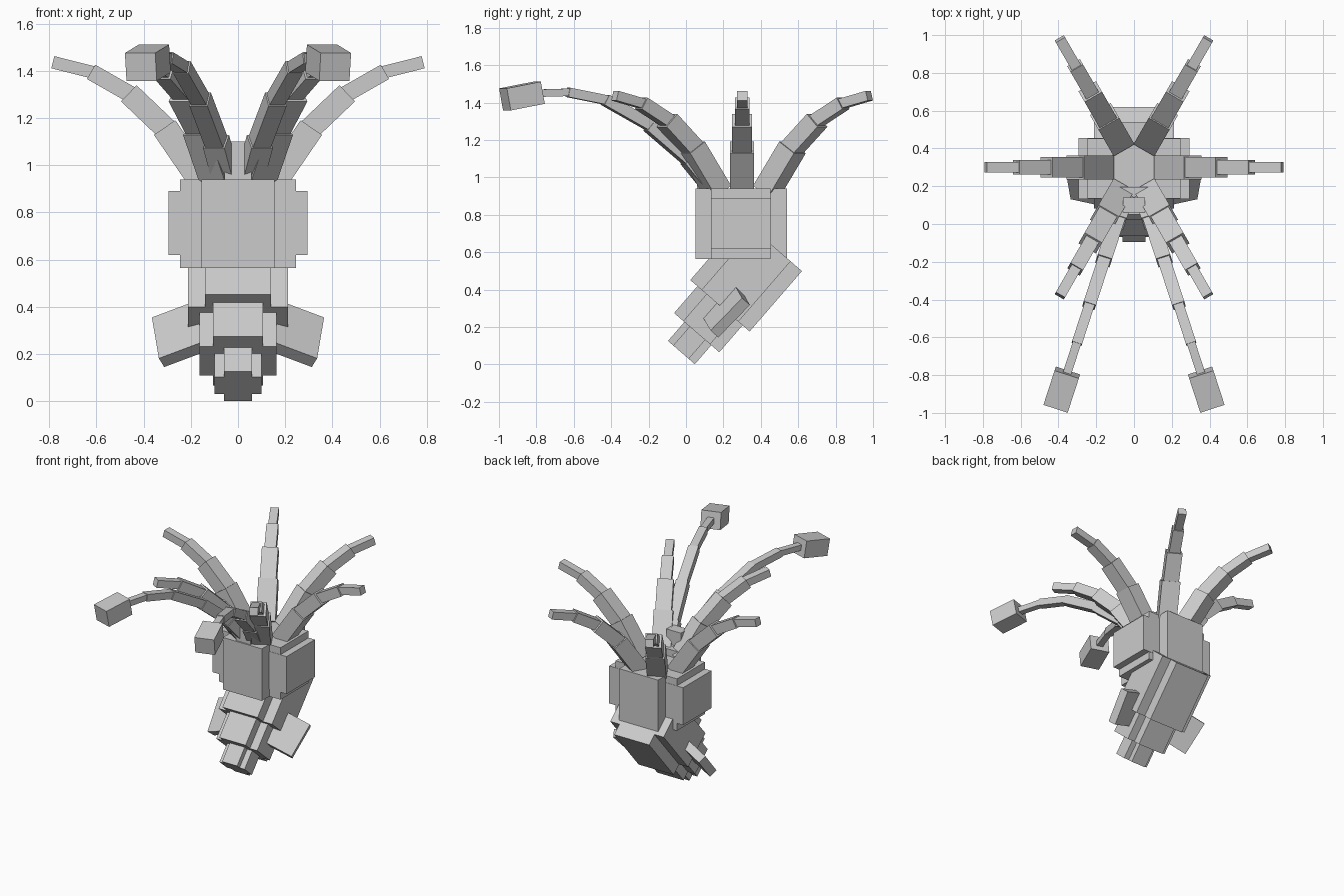
import bpy
import math
from mathutils import Matrix, Vector

cube = bpy.data.objects.get("Cube")
if cube:
    bpy.data.objects.remove(cube, do_unlink=True)

grey = bpy.data.materials.new("plain grey")
grey.use_nodes = True
grey.diffuse_color = (0.6, 0.6, 0.6, 1)
grey.node_tree.nodes["Principled BSDF"].inputs["Base Color"].default_value = (0.6, 0.6, 0.6, 1)


def box(name, center, size, axes=None):
    """Box with its size given along three perpendicular axes."""
    ax, ay, az = [Vector(a).normalized() for a in (axes or ((1, 0, 0), (0, 1, 0), (0, 0, 1)))]
    if ax.cross(ay).dot(az) < 0:
        ax = -ax
    rot = Matrix((ax, ay, az)).transposed().to_4x4()
    bpy.ops.mesh.primitive_cube_add(size=1)
    ob = bpy.context.object
    ob.name = name
    ob.data.transform(Matrix.Translation(Vector(center)) @ rot @ Matrix.Diagonal((*size, 1)))
    ob.data.materials.append(grey)
    return ob


def span(name, x, y0, y1, z0, z1):
    """Upright box symmetric about x = 0."""
    box(name, (0, (y0 + y1) / 2, (z0 + z1) / 2), (2 * x, y1 - y0, z1 - z0))


# Head: crossed boxes with eye plates on both sides
span("head_core", 0.155, 0.05, 0.54, 0.565, 0.94)
span("head_sides", 0.245, 0.135, 0.453, 0.565, 0.94)
span("eye_plates", 0.295, 0.133, 0.455, 0.62, 0.89)

# Mouth blocks between the front arms
span("beak_front", 0.058, 0.06, 0.14, 0.93, 1.10)
span("beak_back", 0.085, 0.14, 0.195, 0.93, 0.99)

# Mantle: tilted stepped boxes, s runs to the tip and t to the front
S_DIR = Vector((0, -0.655, -0.756))
T_DIR = Vector((0, -0.756, 0.655))
START = Vector((0, 0.62, 0.499))


def mantle_box(name, x, s0, s1, t0, t1):
    c = START + S_DIR * (s0 + s1) / 2 + T_DIR * (t0 + t1) / 2
    box(name, c, (2 * x, s1 - s0, t1 - t0), ((1, 0, 0), S_DIR, T_DIR))


mantle_box("mantle_core", 0.14, 0.0, 0.427, 0.0, 0.42)
mantle_box("mantle_sides", 0.213, 0.0, 0.427, 0.08, 0.34)
mantle_box("mantle_middle_core", 0.105, 0.3, 0.617, 0.05, 0.37)
mantle_box("mantle_middle_sides", 0.163, 0.3, 0.617, 0.115, 0.305)
mantle_box("mantle_tip_core", 0.06, 0.5, 0.751, 0.107, 0.297)
mantle_box("mantle_tip_sides", 0.1, 0.5, 0.751, 0.15, 0.26)

# Fins: drooping plates on each side of the mantle
for side, label in ((1, "left"), (-1, "right")):
    e1 = Vector((-0.12 * side, -0.69, -0.71)).normalized()
    e2 = Vector((0.92 * side, 0.2, -0.345)).normalized()
    e3 = Vector((-0.38 * side, 0.69, -0.61)).normalized()
    corner = Vector((0.365 * side, 0.30, 0.355))
    box("fin_" + label, corner + e1 * 0.122 - e2 * 0.1 + e3 * 0.03, (0.244, 0.2, 0.06), (e1, e2, e3))


def arm(name, angle, path, sizes):
    """Chain of boxes along a (radius, height) path; sizes are (width, thickness)."""
    out = Vector((math.cos(angle), math.sin(angle), 0))
    across = Vector((-out.y, out.x, 0))
    pts = [Vector((0, 0.3, 0)) + out * r + Vector((0, 0, z)) for r, z in path]
    for i, (a, b) in enumerate(zip(pts, pts[1:])):
        d = (b - a).normalized()
        if i:
            a = a - d * 0.015
        w, h = sizes[i]
        box(f"{name}_{i + 1}", (a + b) / 2, ((b - a).length, w, h), (d, across, d.cross(across)))


# Six short arms evenly around the head
short_path = [(0.15, 0.925), (0.311, 1.16), (0.463, 1.305), (0.623, 1.396), (0.785, 1.437)]
short_sizes = [(0.127, 0.11), (0.107, 0.095), (0.077, 0.07), (0.056, 0.053)]
for k in range(6):
    arm(f"arm_{k + 1}", math.radians(60 * k), short_path, short_sizes)

# Two long tentacles reaching forward, each ending in a club
long_path = [(0.15, 0.925), (0.30, 1.10), (0.52, 1.28), (0.77, 1.415),
             (0.98, 1.455), (1.157, 1.45), (1.333, 1.417)]
long_sizes = [(0.095, 0.085), (0.08, 0.075), (0.068, 0.06), (0.055, 0.05), (0.045, 0.04), (0.135, 0.12)]
for side, label in ((1, "left"), (-1, "right")):
    arm("tentacle_" + label, math.radians(-90 + 18 * side), long_path, long_sizes)
